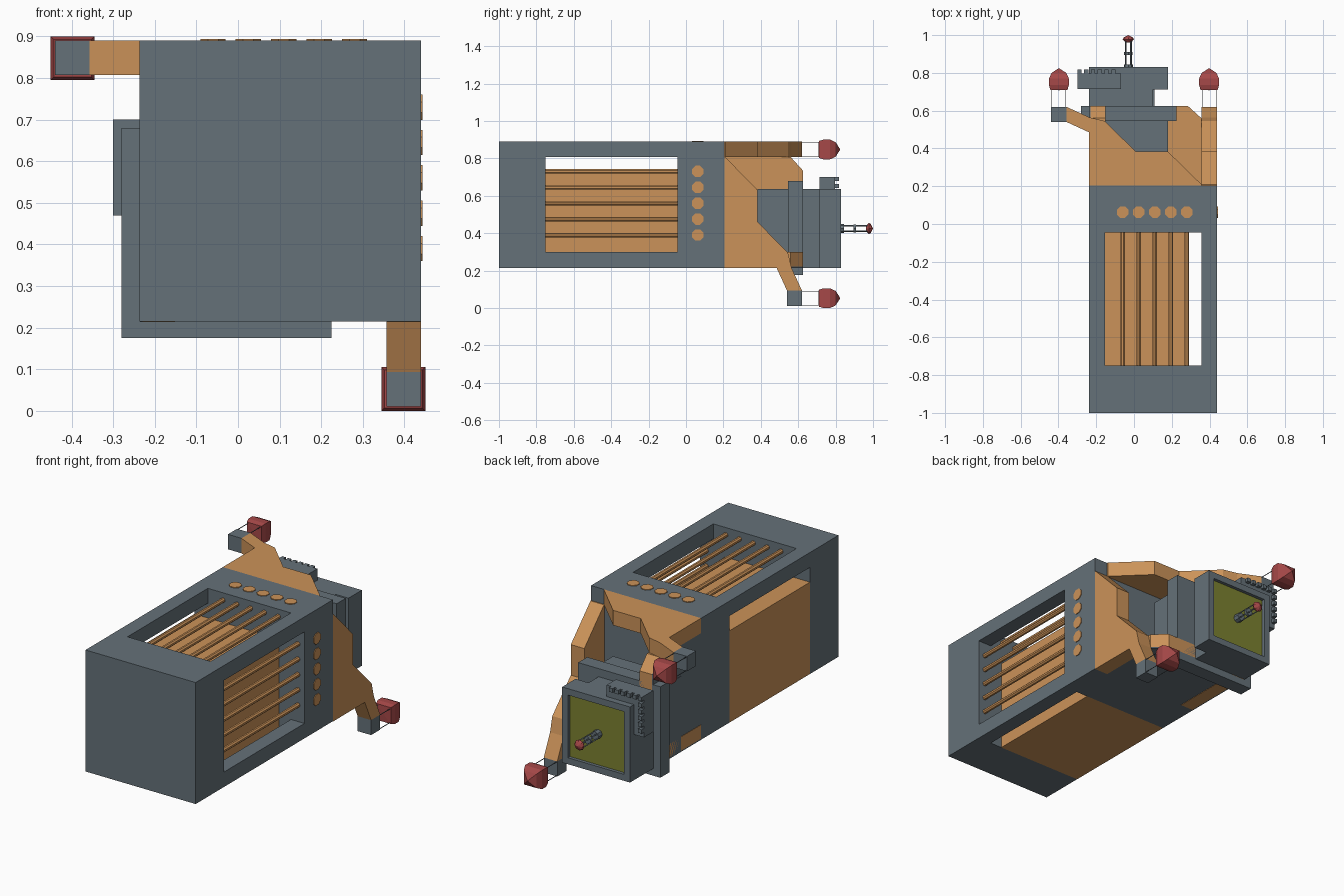
import bpy, bmesh, math

if "Cube" in bpy.data.objects:
    bpy.data.objects.remove(bpy.data.objects["Cube"])

OFF = 0.45          # z = x + OFF swaps the top side with the right side
CX, CZ = -0.03, 0.425  # axis of the upper turret


def mat(name, col):
    m = bpy.data.materials.new(name)
    m.diffuse_color = (*col, 1)
    m.use_nodes = True
    m.node_tree.nodes["Principled BSDF"].inputs["Base Color"].default_value = m.diffuse_color
    return m


SLATE = mat("slate", (0.13, 0.165, 0.19))
WOOD = mat("wood", (0.6, 0.29, 0.1))
RED = mat("red", (0.38, 0.065, 0.065))
GREEN = mat("green", (0.2, 0.22, 0.03))


def finish(bm, name, m, swap=False):
    if swap:
        for v in bm.verts:
            x, y, z = v.co
            v.co = (z - OFF, y, x + OFF)
    bmesh.ops.recalc_face_normals(bm, faces=bm.faces)
    me = bpy.data.meshes.new(name)
    bm.to_mesh(me)
    bm.free()
    me.materials.append(m)
    ob = bpy.data.objects.new(name, me)
    bpy.context.collection.objects.link(ob)
    return ob


def add_box(bm, x0, x1, y0, y1, z0, z1):
    vs = bmesh.ops.create_cube(bm, size=1)["verts"]
    for v in vs:
        v.co = ((x0, x1)[v.co.x > 0], (y0, y1)[v.co.y > 0], (z0, z1)[v.co.z > 0])


def boxes(name, m, dims, swap=False):
    bm = bmesh.new()
    for d in dims:
        add_box(bm, *d)
    return finish(bm, name, m, swap)


def plate(name, m, pts, z0, z1, swap=False):
    """Extrude an xy outline between two heights."""
    bm = bmesh.new()
    f = bm.faces.new([bm.verts.new((x, y, z0)) for x, y in pts])
    r = bmesh.ops.extrude_face_region(bm, geom=[f])
    for g in r["geom"]:
        if isinstance(g, bmesh.types.BMVert):
            g.co.z = z1
    return finish(bm, name, m, swap)


def lathe(name, m, cx, cz, prof, n, rot=0, swap=False):
    """Revolve (radius, y) points around an axis along y."""
    bm = bmesh.new()
    rings = []
    for r, y in prof:
        rings.append([bm.verts.new((cx + r * math.cos(rot + 2 * math.pi * i / n), y,
                                    cz + r * math.sin(rot + 2 * math.pi * i / n))) for i in range(n)])
    for a, b in zip(rings, rings[1:]):
        for i in range(n):
            j = (i + 1) % n
            bm.faces.new((a[i], a[j], b[j], b[i]))
    bm.faces.new(rings[0])
    bm.faces.new(rings[-1])
    bmesh.ops.remove_doubles(bm, verts=bm.verts, dist=1e-4)
    return finish(bm, name, m, swap)


X0, X1, Z0, Z1 = -0.237, 0.44, 0.215, 0.89
T = 0.083

# Tower base, upper band and the corner beams between them
boxes("tower_base", SLATE, [(X0, X1, -1, -0.75, Z0, Z1)])
boxes("tower_band", SLATE, [(X0, X1, -0.045, 0.205, Z0, Z1)])
boxes("corner_beams", SLATE, [(X1 - T, X1, -0.75, -0.045, Z1 - T, Z1),
                              (X0, X0 + T, -0.75, -0.045, Z1 - T, Z1),
                              (X1 - T, X1, -0.75, -0.045, Z0, Z0 + T)])

# Inner core seen through the openings
boxes("inner_core", WOOD, [(X0, 0.285, -0.75, -0.045, Z0, 0.725)])

spire = [(0.0, 0.708), (0.064, 0.71), (0.0745, 0.735), (0.0745, 0.77), (0.055, 0.8), (0.0, 0.825)]

for side, sw in (("top", False), ("right", True)):
    # Window bars and round studs
    for i in range(5):
        x = -0.06 + 0.085 * i
        lathe(f"{side}_bar_{i}", WOOD, x, 0.85, [(0.013, -0.755), (0.013, -0.04)], 8, math.pi / 8, sw)
        plate(f"{side}_stud_{i}", WOOD,
              [(x + 0.033 * math.cos(math.pi * (k + .5) / 4), 0.063 + 0.033 * math.sin(math.pi * (k + .5) / 4))
               for k in range(8)], 0.88, 0.894, sw)
    # Bracket with an arm reaching to the lantern
    plate(f"{side}_bracket", WOOD,
          [(X0, 0.205), (X0, 0.485), (-0.357, 0.54), (-0.357, 0.62), (X0, 0.565), (-0.155, 0.545),
           (0.01, 0.383), (0.18, 0.383), (0.357, 0.21), (0.357, 0.205)], Z1 - T, Z1, sw)
    # Opposite inner wall with chamfered corner and a slate skin
    wall = [(X0, 0.205), (X1 - T, 0.205), (X1 - T, 0.56), (0.285, 0.625), (X0, 0.625)]
    plate(f"{side}_inner_wall", WOOD, wall, Z0 + 0.006, Z0 + T, sw)
    plate(f"{side}_inner_wall_skin", SLATE, wall, Z0, Z0 + 0.006, sw)
    # Lantern: block, thin posts, spire
    boxes(f"{side}_lantern_block", SLATE, [(-0.44, -0.357, 0.54, 0.62, Z1 - T, Z1)], sw)
    boxes(f"{side}_lantern_posts", SLATE,
          [(x, x + 0.003, 0.62, 0.711, z, z + 0.003) for x in (-0.438, -0.362) for z in (0.81, 0.885)], sw)
    lathe(f"{side}_lantern_spire", RED, -0.3975, 0.8475, spire, 4, math.pi / 4, sw)

# Turret: inner shaft, collar, head with a notch on its right side
boxes("turret_shaft", SLATE, [(X0, 0.18, 0.383, 0.56, Z0, 0.635)])
boxes("turret_collar", SLATE, [(-0.28, 0.225, 0.545, 0.625, 0.175, 0.68)])
boxes("turret_neck", SLATE, [(X0, 0.1, 0.62, 0.72, Z0, 0.635)])
boxes("turret_head", SLATE, [(X0, 0.18, 0.713, 0.805, Z0, 0.635)])
F = 0.036
boxes("head_frame", SLATE, [(X0, X0 + F, 0.805, 0.83, Z0, 0.635), (0.18 - F, 0.18, 0.805, 0.83, Z0, 0.635),
                            (X0 + F, 0.18 - F, 0.805, 0.83, Z0, Z0 + F),
                            (X0 + F, 0.18 - F, 0.805, 0.83, 0.635 - F, 0.635)])
boxes("face_panel", GREEN, [(X0 + F, 0.18 - F, 0.8, 0.812, Z0 + F, 0.635 - F)])
boxes("notch_louvers", SLATE, [(0.098, 0.108, 0.625, 0.713, z, z + 0.012) for z in (0.54, 0.57, 0.6)])

# Corner balcony wrapping the head, with teeth along its rim
bal = [(-0.3, -0.07, 0.715, 0.797, 0.636, 0.7), (-0.3, X0, 0.715, 0.797, 0.47, 0.636)]
for i in range(6):
    d = 0.036 * i
    bal.append((-0.3 + d, -0.278 + d, 0.797, 0.817, 0.678, 0.7))
    if i:
        bal.append((-0.3, -0.278, 0.797, 0.817, 0.678 - d, 0.7 - d))
boxes("corner_balcony", SLATE, bal)

# Central mast with rings and a red finial
lathe("mast_base", SLATE, CX, CZ, [(0.024, 0.805), (0.024, 0.845)], 8)
lathe("mast_ring", SLATE, CX, CZ, [(0.022, 0.895), (0.022, 0.91)], 8)
for i in range(4):
    a = math.pi / 4 + i * math.pi / 2
    lathe(f"mast_rod_{i}", SLATE, CX + 0.02 * math.cos(a), CZ + 0.02 * math.sin(a),
          [(0.004, 0.84), (0.004, 0.97)], 4)
lathe("mast_finial", RED, CX, CZ, [(0.016, 0.962), (0.03, 0.978), (0.024, 0.988), (0.0, 1.0)], 8)
